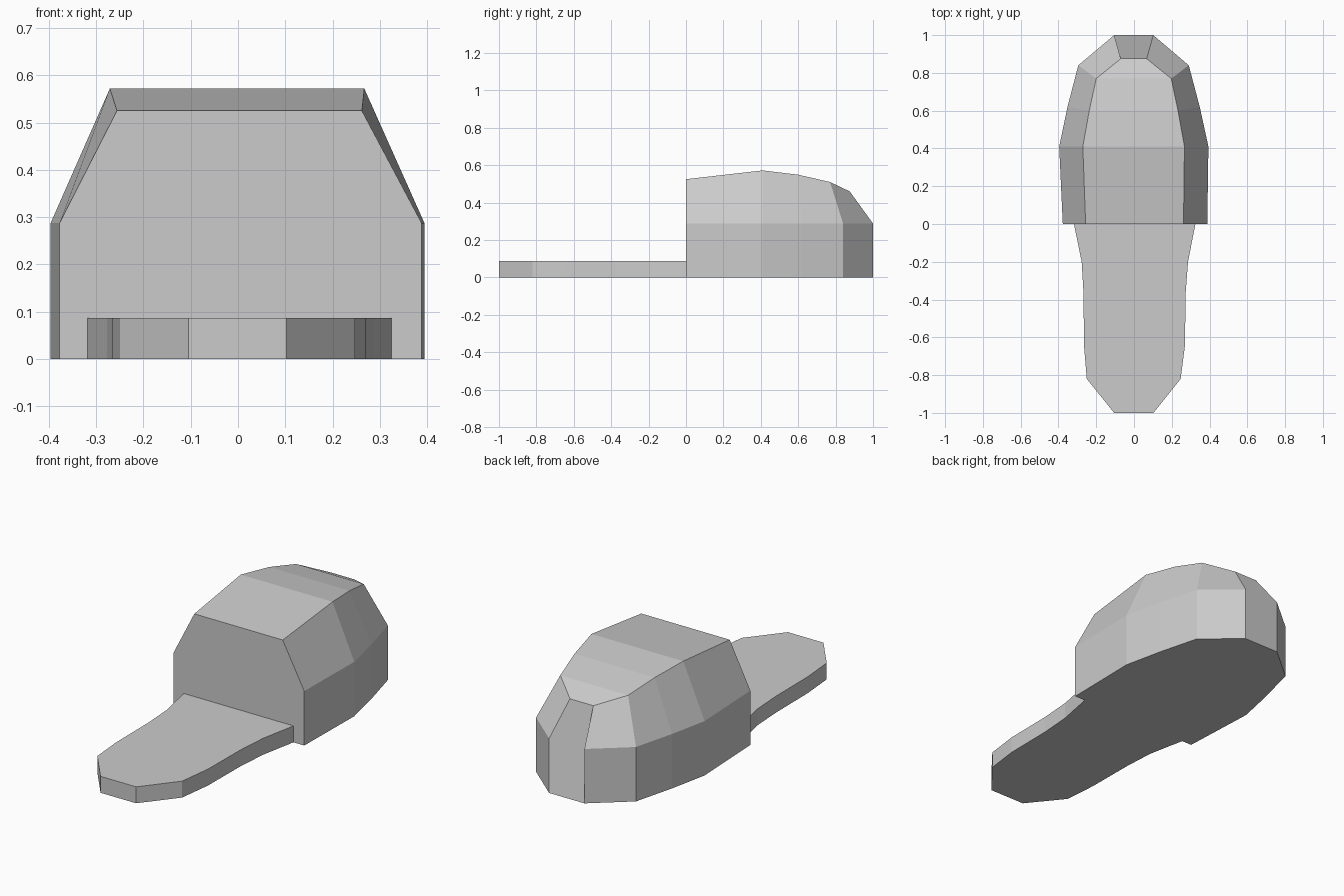
import bpy

if "Cube" in bpy.data.objects:
    bpy.data.objects.remove(bpy.data.objects["Cube"])


def loft(name, sections):
    """Skin matching rings of points into a closed flat-faced solid."""
    n = len(sections[0])
    verts = [p for ring in sections for p in ring]
    faces = [tuple(range(n))]
    for s in range(len(sections) - 1):
        a, b = s * n, (s + 1) * n
        for i in range(n):
            j = (i + 1) % n
            faces.append((a + j, a + i, b + i, b + j))
    last = (len(sections) - 1) * n
    faces.append(tuple(last + i for i in reversed(range(n))))
    mesh = bpy.data.meshes.new(name)
    mesh.from_pydata(verts, [], faces)
    mesh.update()
    obj = bpy.data.objects.new(name, mesh)
    bpy.context.collection.objects.link(obj)
    return obj


# Toe cover: upright side walls, sloped shoulders and a domed top
WALL = 0.288
# wall y, wall left x, wall right x, top y, top left x, top right x, top z
toe = [
    (0.00, -0.377, 0.388, 0.00, -0.256, 0.262, 0.525),
    (0.41, -0.396, 0.394, 0.41, -0.271, 0.267, 0.572),
    (0.62, -0.352, 0.348, 0.60, -0.237, 0.233, 0.549),
    (0.84, -0.295, 0.290, 0.77, -0.200, 0.197, 0.510),
    (1.00, -0.105, 0.102, 0.875, -0.070, 0.067, 0.460),
]
loft("toe_cover", [
    [(l, y, 0), (r, y, 0), (r, y, WALL), (tr, ty, tz), (tl, ty, tz), (l, y, WALL)]
    for y, l, r, ty, tl, tr, tz in toe])

# Sole: flat slab tapering to the heel (y, left x, right x)
SOLE = 0.087
sole = [
    (-1.00, -0.105, 0.103),
    (-0.82, -0.250, 0.247),
    (-0.64, -0.265, 0.270),
    (-0.37, -0.267, 0.273),
    (-0.20, -0.277, 0.286),
    (0.00, -0.318, 0.325),
]
loft("heel_sole", [
    [(l, y, 0), (r, y, 0), (r, y, SOLE), (l, y, SOLE)] for y, l, r in sole])
